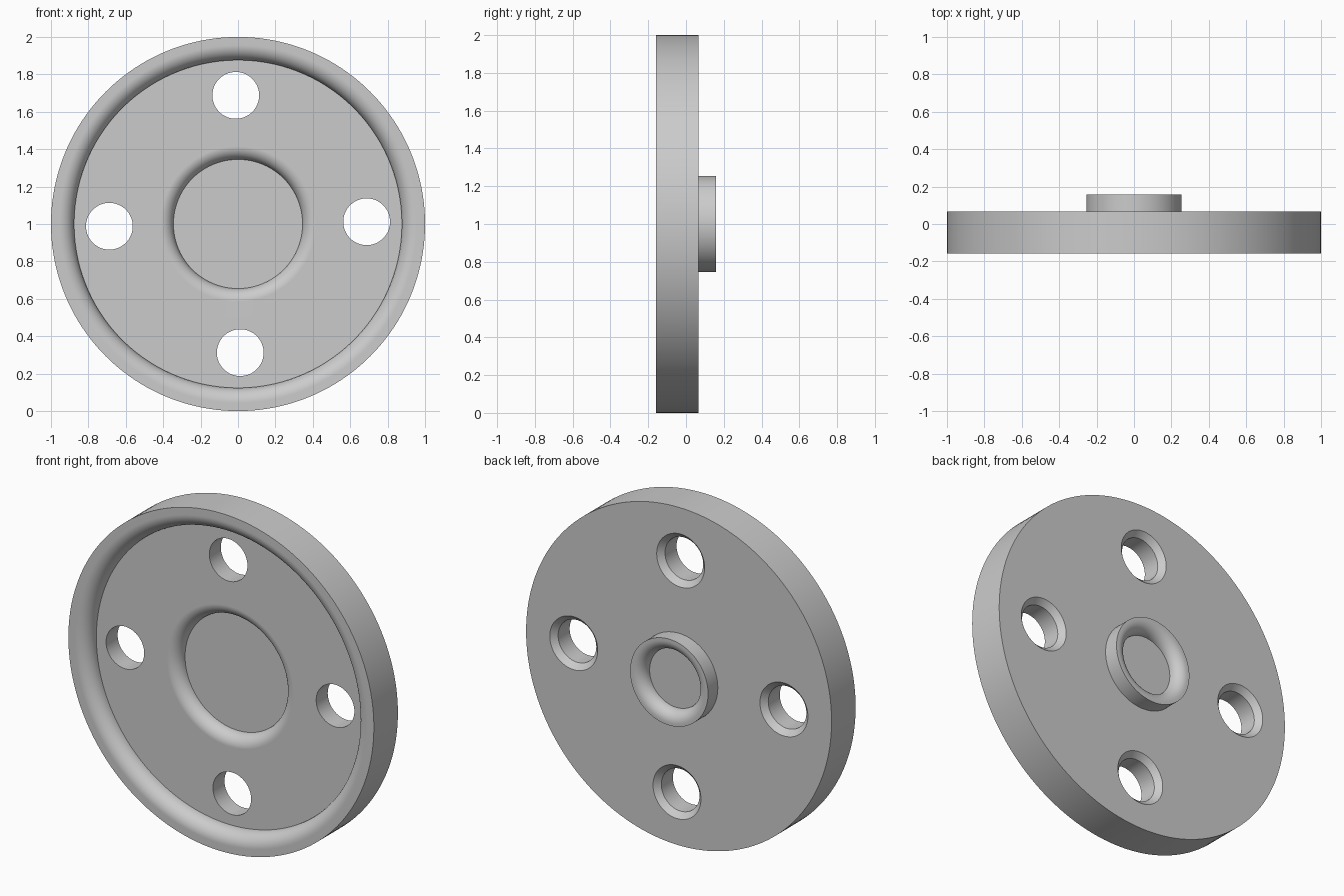
import bpy, bmesh
from math import sin, cos, pi, radians
from mathutils import Matrix, Vector

default = bpy.data.objects.get("Cube")
if default:
    bpy.data.objects.remove(default, do_unlink=True)

grey = bpy.data.materials.new("light_grey_metal")
grey.use_nodes = True
grey.diffuse_color = (0.6, 0.6, 0.6, 1)
grey.node_tree.nodes["Principled BSDF"].inputs["Base Color"].default_value = (0.6, 0.6, 0.6, 1)


def lathe(name, profile, steps):
    """Spin a (radius, y) profile around the y axis."""
    bm = bmesh.new()
    verts = [bm.verts.new((r, y, 0)) for r, y in profile]
    edges = [bm.edges.new(pair) for pair in zip(verts, verts[1:])]
    bmesh.ops.spin(bm, geom=verts + edges, cent=(0, 0, 0), axis=(0, 1, 0),
                   angle=2 * pi, steps=steps, use_merge=True)
    bmesh.ops.remove_doubles(bm, verts=bm.verts, dist=1e-5)
    bmesh.ops.recalc_face_normals(bm, faces=bm.faces)
    mesh = bpy.data.meshes.new(name)
    bm.to_mesh(mesh)
    bm.free()
    mesh.materials.append(grey)
    obj = bpy.data.objects.new(name, mesh)
    bpy.context.collection.objects.link(obj)
    return obj


def lip(radius, face, fillet, direction, n=10):
    """Rounded lip leading from a flat face into a round recess."""
    angles = [i * pi / 2 / n for i in range(n + 1)]
    return [(radius + fillet * (1 - sin(a)), face + direction * fillet * (1 - cos(a)))
            for a in angles]


FRONT, BACK, END = -0.158, 0.067, 0.158
WEB, POCKET, BOSS_FLOOR = -0.073, -0.002, 0.09

# Disc with stepped front recess and hollow boss behind
profile = [(0, BOSS_FLOOR), (0.175, BOSS_FLOOR)]
profile += lip(0.175, END, 0.065, -1)[::-1]
profile += [(0.255, END), (0.255, BACK), (1, BACK), (1, FRONT)]
profile += lip(0.876, FRONT, 0.08, 1)
profile += [(0.876, WEB)]
profile += lip(0.345, WEB, 0.07, 1)
profile += [(0.345, POCKET), (0, POCKET)]
disc = lathe("flange_disc", profile, 160)
disc.location.z = 1

# Four through holes, countersunk from the back
hole = [(0, -0.3), (0.125, -0.3), (0.125, BACK - 0.032),
        (0.157, BACK), (0.19, BACK + 0.033), (0, BACK + 0.033)]
bpy.context.view_layer.objects.active = disc
for i in range(4):
    cutter = lathe("hole_cutter", hole, 64)
    cutter.hide_render = True
    turn = Matrix.Rotation(radians(-1 + 90 * i), 4, 'Y')
    cutter.location = turn @ Vector((0.688, 0, 0)) + disc.location
    cut = disc.modifiers.new("bolt_hole", 'BOOLEAN')
    cut.operation, cut.solver, cut.object = 'DIFFERENCE', 'EXACT', cutter
    bpy.ops.object.modifier_apply(modifier=cut.name)
    bpy.data.objects.remove(cutter, do_unlink=True)

# Smooth curves, crisp edges
bpy.ops.object.select_all(action='DESELECT')
disc.select_set(True)
bpy.ops.object.shade_smooth_by_angle(angle=radians(30))
weighted = disc.modifiers.new("weighted_normals", 'WEIGHTED_NORMAL')
weighted.keep_sharp = True
